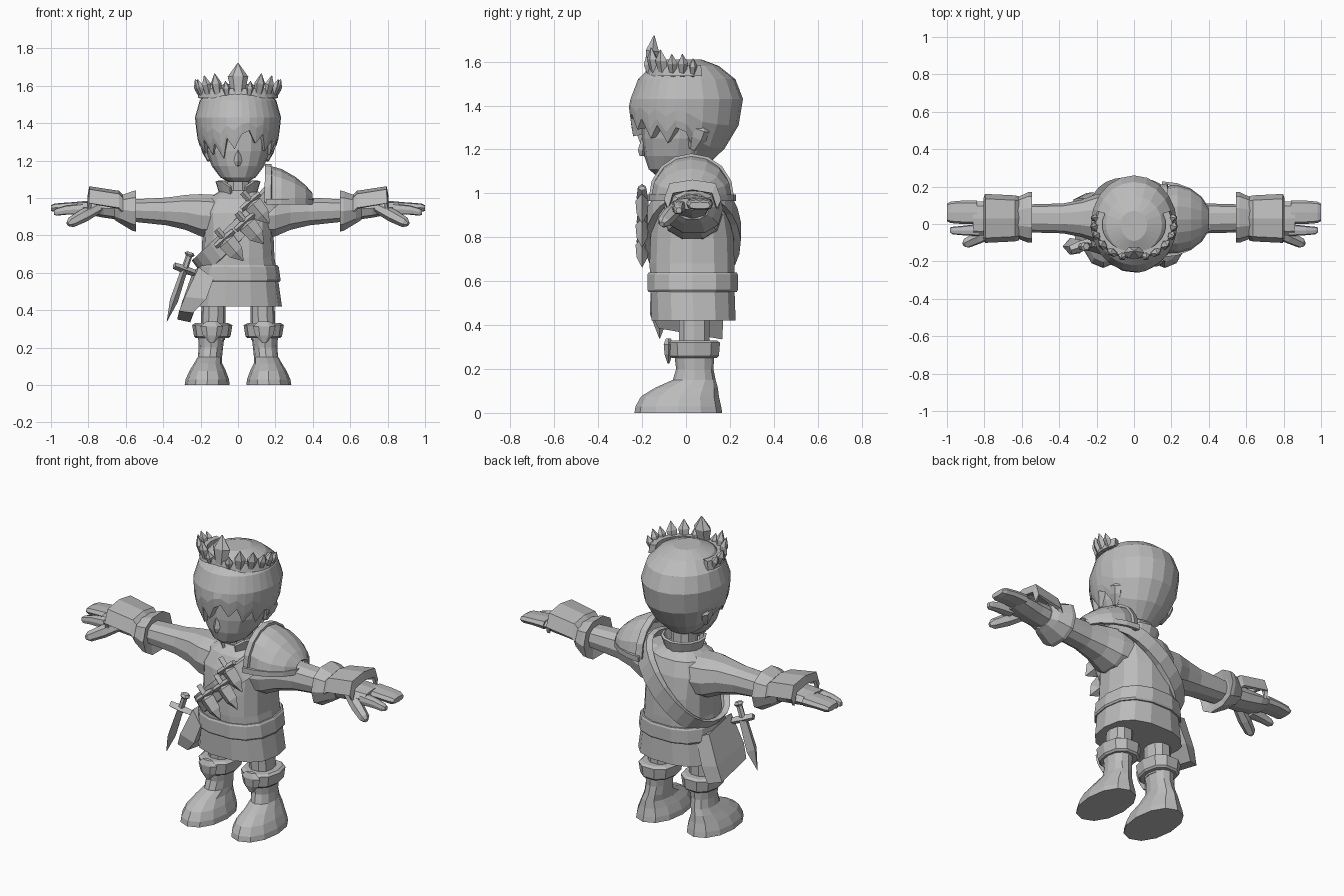
import bpy, bmesh, math
from mathutils import Vector, Matrix

grey = bpy.data.materials.new("plain grey")
grey.diffuse_color = (0.5, 0.5, 0.5, 1)
TAU = 2 * math.pi


def make(name, rings, closed=True, caps=True, loop=False, sx=1, thick=0):
    """Skin a list of equal-length point rings into a mesh object."""
    bm = bmesh.new()
    vs = [[bm.verts.new((p[0] * sx, p[1], p[2])) for p in r] for r in rings]
    n, m = len(vs[0]), len(vs)
    for i in range(m if loop else m - 1):
        a, b = vs[i], vs[(i + 1) % m]
        for j in range(n if closed else n - 1):
            k = (j + 1) % n
            bm.faces.new((a[j], a[k], b[k], b[j]))
    if caps and not loop:
        bm.faces.new(vs[0])
        bm.faces.new(vs[-1])
    bmesh.ops.recalc_face_normals(bm, faces=bm.faces)
    me = bpy.data.meshes.new(name)
    bm.to_mesh(me)
    bm.free()
    me.materials.append(grey)
    ob = bpy.data.objects.new(name, me)
    bpy.context.collection.objects.link(ob)
    if thick:
        mod = ob.modifiers.new("thickness", 'SOLIDIFY')
        mod.thickness = thick
        mod.offset = 0
    return ob


def spow(v, p):
    return math.copysign(abs(v) ** p, v)


def oval(a0, a1, b0, b1, n=12, p=0.85, ph=0.0):
    out = []
    for i in range(n):
        t = TAU * (i + ph) / n
        out.append(((a0 + a1) / 2 + (a1 - a0) / 2 * spow(math.cos(t), p),
                    (b0 + b1) / 2 + (b1 - b0) / 2 * spow(math.sin(t), p)))
    return out


def tower(name, rows, n=12, p=0.85, sx=1, **kw):   # rows: z, x0, x1, y0, y1
    return make(name, [[(x, y, z) for x, y in oval(*r, n=n, p=p)] for z, *r in rows], sx=sx, **kw)


def limb(name, rows, n=10, p=0.85, sx=1, **kw):    # rows: x, y0, y1, z0, z1
    return make(name, [[(x, y, z) for y, z in oval(*r, n=n, p=p)] for x, *r in rows], sx=sx, **kw)


def spike(name, base, tip, w, d, stops, side=(0, 1, 0), n=4, sx=1):
    """Faceted shard from base to tip; stops are (fraction, width factor)."""
    base, tip = Vector(base), Vector(tip)
    ax = (tip - base).normalized()
    v = (Vector(side) - ax * ax.dot(Vector(side))).normalized()
    u = ax.cross(v)
    rings = [[base.lerp(tip, f) + u * (w * s * math.cos(TAU * i / n)) + v * (d * s * math.sin(TAU * i / n))
              for i in range(n)] for f, s in stops]
    return make(name, rings, sx=sx)


def interp(tab, z):
    for (z0, a), (z1, b) in zip(tab, tab[1:]):
        if z0 <= z <= z1:
            return a + (b - a) * (z - z0) / (z1 - z0)
    return tab[0][1] if z < tab[0][0] else tab[-1][1]


# head, nose, neck
tower("head", [(1.085, -.05, .05, -.14, -.01), (1.11, -.095, .095, -.17, .05), (1.17, -.14, .14, -.19, .11),
               (1.25, -.17, .17, -.2, .14), (1.35, -.18, .18, -.2, .16), (1.45, -.17, .17, -.18, .16)], n=16, p=.95)
spike("nose", (0, -.19, 1.27), (0, -.2, 1.17), .022, .022, [(0, .3), (.75, 1), (1, .5)])
tower("neck", [(1.0, -.07, .07, -.05, .09), (1.14, -.065, .065, -.06, .08)], n=10)

# hair: columns around the head ending in a jagged lower edge
XR = [(1.13, .1), (1.2, .165), (1.26, .2), (1.33, .22), (1.43, .23), (1.52, .205), (1.58, .15), (1.61, .07)]
FR = [(1.13, .2), (1.27, .245), (1.4, .262), (1.5, .235), (1.57, .18), (1.61, .09)]
BR = [(1.13, .1), (1.19, .165), (1.27, .225), (1.36, .258), (1.44, .26), (1.52, .225), (1.58, .15), (1.61, .07)]
# lower edge heights, from the +x side, round the front, to the -x side
FRINGE = [1.28, 1.3, 1.23, 1.31, 1.25, 1.34, 1.29, 1.36, 1.34, 1.26, 1.32, 1.21, 1.29, 1.23, 1.31, 1.24, 1.29, 1.28]
BACK = [1.28, 1.17, 1.14, 1.13, 1.13, 1.13, 1.13, 1.13, 1.14, 1.17]
cols = [(-math.pi * i / 17, z) for i, z in enumerate(FRINGE)]
cols += [(math.pi - math.pi * i / 10, z) for i, z in enumerate(BACK) if i > 0]


def hair_point(t, z):
    s = math.sin(t)
    return (interp(XR, z) * math.cos(t), (interp(FR, z) if s < 0 else interp(BR, z)) * s, z)


levels = [1.61, 1.58, 1.52, 1.43]
rings = [[hair_point(t, z) for t, _ in cols] for z in levels]
rings += [[hair_point(t, 1.43 + (e - 1.43) * f) for t, e in cols] for f in (.4, .75, 1)]
rings += [[(.12 * math.cos(t), .02 + .1 * math.sin(t), max(e, 1.16) + .03) for t, e in cols]]
make("hair", rings)

# crown: open band with shards
band = []
for i in range(17):
    t = math.radians(-205 + 230 * i / 16)
    c, s = math.cos(t), math.sin(t)
    zc = 1.56
    band.append([(c * r, -.005 + s * r * .85, zc + dz) for r, dz in ((.18, -.025), (.215, -.025), (.205, .025), (.17, .025))])
make("crown_band", band)
SHARD = [(0, .55), (.6, 1), (1, .06)]
spike("crown_shard_middle", (0, -.165, 1.54), (0, -.145, 1.72), .055, .035, SHARD, n=6)
for sx in (1, -1):
    for a, h, w in ((20, .08, .025), (38, .1, .032), (57, .11, .033), (73, .07, .022), (5, .08, .025), (-10, .06, .02)):
        c, s = math.cos(math.radians(a)), -math.sin(math.radians(a))
        spike("crown_shard", (.195 * c, .17 * s, 1.535), (.23 * c, .19 * s, 1.555 + h), w, .022, SHARD,
              side=(c, s, 0), n=5, sx=sx)
    # ear
    spike("ear", (.155, .03, 1.2), (.185, .07, 1.31), .045, .025, [(0, .4), (.5, 1), (.85, 1), (1, .4)],
          side=(1, 0, 0), n=6, sx=sx)

# tunic, belt, collar
tower("tunic", [(.42, -.235, .235, -.16, .23), (.56, -.215, .215, -.165, .225), (.68, -.195, .195, -.17, .225),
                (.8, -.19, .19, -.165, .22), (.92, -.195, .195, -.15, .2), (1.0, -.16, .16, -.11, .17),
                (1.04, -.09, .09, -.06, .11)], n=14, p=.8)
tower("belt", [(.55, -.222, .222, -.175, .235), (.56, -.228, .228, -.18, .24), (.63, -.218, .218, -.18, .24),
               (.64, -.21, .21, -.175, .235)], n=14, p=.8)
collar = []
for i in range(13):
    t = math.radians(-70 + 320 * i / 12)
    c, s = math.cos(t), math.sin(t)
    dip = .03 if i in (0, 12) else 0
    collar.append([(c * r, .02 + s * r, z - dip) for r, z in ((.09, 1.01), (.115, 1.09))])
make("collar", collar, closed=False, caps=False, thick=.015)

for sx in (1, -1):
    # sleeve, flared cuff, gauntlet
    limb("sleeve", [(.1, -.11, .17, .78, 1.02), (.2, -.1, .16, .79, 1.025), (.28, -.07, .13, .825, 1.02),
                    (.38, -.05, .11, .85, 1.005), (.56, -.045, .105, .87, .995)], sx=sx)
    limb("cuff", [(.56, -.06, .12, .86, 1.0), (.545, -.1, .17, .815, 1.045), (.565, -.1, .17, .82, 1.04),
                  (.63, -.075, .14, .86, 1.015), (.66, -.05, .11, .88, 1.0)], sx=sx)
    limb("hand", [(.62, -.045, .105, .88, 1.0), (.72, -.055, .11, .895, .995), (.8, -.065, .12, .91, .985),
                  (.86, -.06, .12, .925, .98)], n=8, sx=sx)
    make("gauntlet_plate", [[(x, .03 + y * w, z + dz) for y, dz in ((-1, -.07), (-.8, .0), (0, .015), (.8, 0), (1, -.07))]
                            for x, w, z in ((.62, .11, .995), (.64, .115, 1.015), (.79, .125, 1.04), (.795, .11, 1.0))],
         closed=False, caps=False, thick=.018, sx=sx)
    # fingers and thumb
    limb("fingers", [(.84, .0, .125, .925, .98), (.92, .0, .125, .93, .975), (.98, .005, .12, .925, .97),
                     (1.0, .015, .11, .93, .96)], n=8, p=.6, sx=sx)
    limb("index_finger", [(.83, -.065, .0, .91, .97), (.92, -.06, -.01, .91, .96), (.97, -.055, -.015, .905, .945),
                          (.985, -.045, -.02, .91, .935)], n=8, p=.6, sx=sx)
    spike("thumb", (.74, -.03, .95), (.91, -.11, .86), .032, .032, [(0, .9), (.5, 1.1), (.9, .9), (1, .4)], n=6, sx=sx)
    # leg, boot, boot cuff and its front plate
    tower("leg", [(.24, .07, .2, -.035, .11), (.46, .065, .195, -.035, .11)], n=10, sx=sx)
    tower("boot", [(0, .045, .285, -.235, .165), (.03, .048, .28, -.23, .16), (.075, .065, .26, -.205, .15),
                   (.115, .085, .235, -.14, .145), (.15, .085, .215, -.06, .135), (.2, .08, .21, -.045, .125),
                   (.28, .07, .215, -.055, .13)], n=12, p=.95, sx=sx)
    tower("boot_cuff", [(.25, .05, .225, -.07, .145), (.26, .04, .235, -.08, .155), (.32, .03, .245, -.085, .16),
                        (.33, .05, .23, -.07, .145)], n=10, sx=sx)
    spike("boot_plate", (.14, -.08, .34), (.14, -.08, .225), .06, .025, [(0, .5), (.25, 1), (.65, .8), (1, .2)], n=6, sx=sx)

# single shoulder guard with raised rims
def arch(x, w, top, low, n=8):
    return [(x, .025 - w * math.cos(math.pi * i / n), low + (top - low) * math.sin(math.pi * i / n) ** .9)
            for i in range(n + 1)]


make("shoulder_guard", [arch(.155, .165, 1.165, .99), arch(.23, .175, 1.145, .975), arch(.3, .155, 1.105, .975),
                        arch(.355, .11, 1.06, .985), arch(.39, .05, 1.02, .99)], closed=False, caps=False, thick=.02)
make("shoulder_guard_rim", [arch(.145, .175, 1.17, .975), arch(.18, .187, 1.172, .965)], closed=False, caps=False, thick=.02)
make("shoulder_guard_edge", [[(.15 + .255 * math.sin(a), .025 - .195 * math.cos(a), z) for z in (.965, .995)]
                             for a in [math.pi * i / 10 for i in range(11)]], closed=False, caps=False, thick=.016)

# diagonal strap around the body
strap = []
for i in range(24):
    t = TAU * i / 24
    c, s = spow(math.cos(t), .85), spow(math.sin(t), .85)
    z = .83 + .205 * c
    ry = .208 - .03 * max(c, 0)
    strap.append([((.205 + k) * c - .03 * e, .03 + (ry + k) * s, z + .04 * e)
                  for k, e in ((-.02, -1), (.012, -1), (.012, 1), (-.02, 1))])
make("strap", strap, loop=True)

# throwing knives across the strap
BLADE = [(0, .55), (.1, 1), (.6, .85), (1, .05)]
for x, z in ((.09, .955), (.06, .845), (-.05, .755)):
    d = Vector((.65, 0, -.76))
    c = Vector((x, -.2, z))
    spike("knife_blade", c - d * .03, c + d * .12, .05, .03, BLADE)
    spike("knife_handle", c - d * .1, c - d * .02, .018, .018, [(0, 1), (1, 1)])
    g = Vector((.76, 0, .65))
    spike("knife_guard", c - d * .035 - g * .065, c - d * .035 + g * .065, .018, .025, [(0, .8), (.5, 1), (1, .8)])

# hip pouch hanging on the side
make("pouch", [[(-.13, -.16, .57), (-.21, -.12, .63), (-.24, .13, .61), (-.17, .15, .58)],
               [(-.17, -.165, .46), (-.285, -.13, .47), (-.3, .14, .44), (-.22, .17, .43)],
               [(-.24, -.125, .385), (-.315, -.11, .395), (-.325, .13, .35), (-.255, .165, .335)]])
# hip dagger
top, end = Vector((-.255, -.12, .71)), Vector((-.38, -.12, .34))
spike("dagger_handle", top, top.lerp(end, .3), .022, .022, [(0, .8), (.1, 1.3), (.2, .8), (1, .8)], n=6)
mid = top.lerp(end, .25)
spike("dagger_guard", mid + Vector((-.055, -.02, .02)), mid + Vector((.055, .02, -.02)), .022, .03, [(0, .8), (.5, 1), (1, .8)])
spike("dagger_blade", mid, end, .022, .045, [(0, .8), (.6, 1), (1, .05)])
